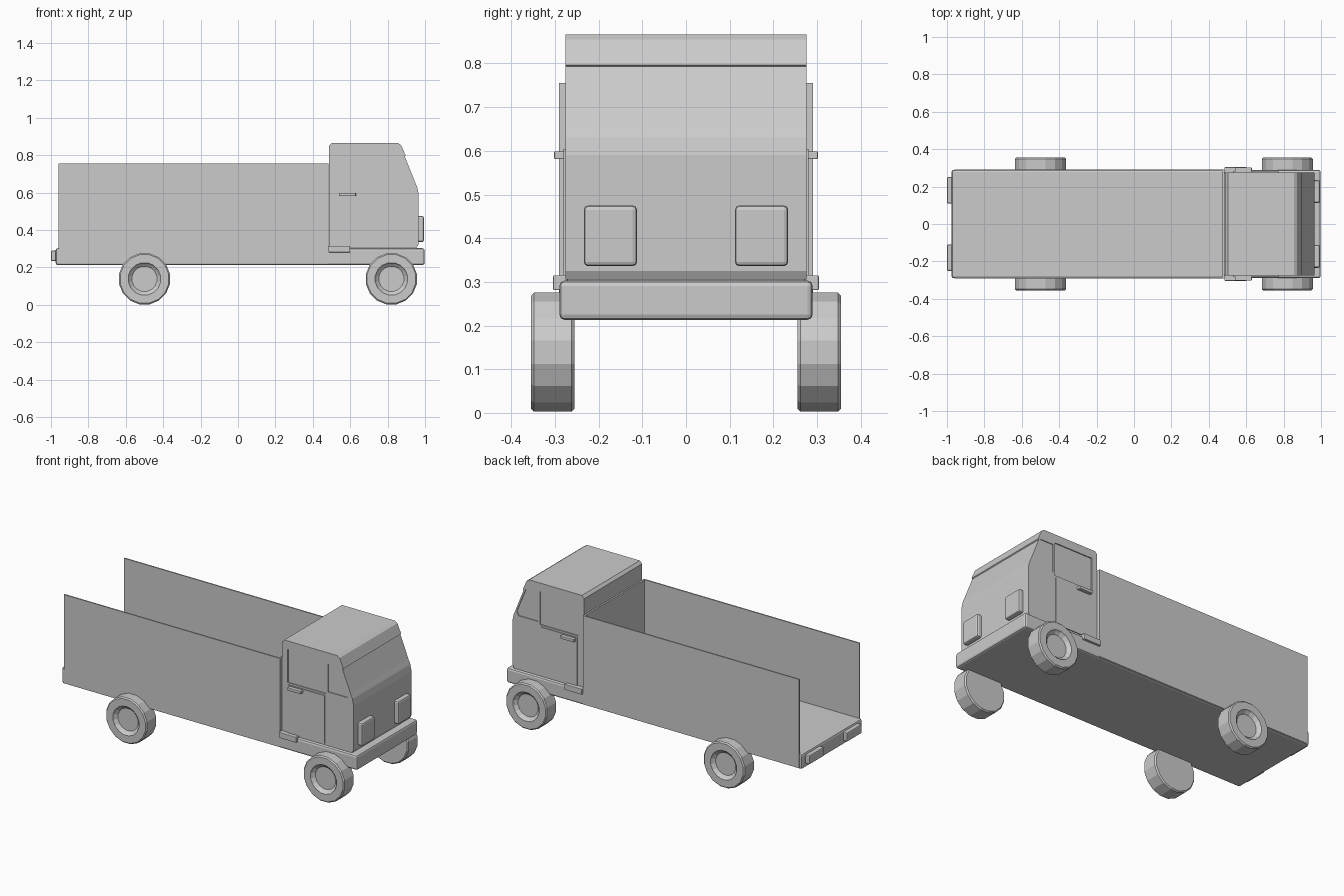
import bpy
import bmesh
import math

cube = bpy.data.objects.get("Cube")
if cube:
    bpy.data.objects.remove(cube, do_unlink=True)

grey = bpy.data.materials.new("plain grey")
grey.use_nodes = True
COLOUR = (0.6, 0.6, 0.6, 1)
grey.diffuse_color = COLOUR
grey.node_tree.nodes["Principled BSDF"].inputs["Base Color"].default_value = COLOUR


def finish(name, bm, bevel=0, segments=2):
    bmesh.ops.recalc_face_normals(bm, faces=bm.faces)
    mesh = bpy.data.meshes.new(name)
    bm.to_mesh(mesh)
    bm.free()
    mesh.materials.append(grey)
    obj = bpy.data.objects.new(name, mesh)
    bpy.context.collection.objects.link(obj)
    if bevel:
        mod = obj.modifiers.new("Bevel", "BEVEL")
        mod.width = bevel
        mod.segments = segments
        mod.limit_method = "ANGLE"
        mod.angle_limit = math.radians(40)
    return obj


def prism(name, outline, y0, y1, bevel=0, segments=2):
    """Extrude an (x, z) outline between two y positions."""
    bm = bmesh.new()
    face = bm.faces.new([bm.verts.new((x, y0, z)) for x, z in outline])
    out = bmesh.ops.extrude_face_region(bm, geom=[face])
    verts = [v for v in out["geom"] if isinstance(v, bmesh.types.BMVert)]
    bmesh.ops.translate(bm, verts=verts, vec=(0, y1 - y0, 0))
    return finish(name, bm, bevel, segments)


def box(name, x, y, z, bevel=0):
    outline = [(x[0], z[0]), (x[1], z[0]), (x[1], z[1]), (x[0], z[1])]
    return prism(name, outline, y[0], y[1], bevel)


def wheel(name, cx, side):
    """Sixteen-sided wheel turned from a (radius, y) profile."""
    profile = [(0.132, 0.255), (0.139, 0.262), (0.139, 0.348), (0.132, 0.355),
               (0.088, 0.355), (0.082, 0.347), (0.068, 0.335)]
    bm = bmesh.new()
    rings = []
    for r, y in profile:
        rings.append([bm.verts.new((cx + r * math.cos(a), side * y, 0.139 + r * math.sin(a)))
                      for a in [math.tau * (i + 0.5) / 16 for i in range(16)]])
    for a, b in zip(rings, rings[1:]):
        for i in range(16):
            j = (i + 1) % 16
            bm.faces.new((a[i], a[j], b[j], b[i]))
    bm.faces.new(rings[0])
    bm.faces.new(rings[-1])
    return finish(name, bm)


def cut(target, cutter):
    cutter.hide_render = True
    cutter.hide_viewport = True
    mod = target.modifiers.new("Cut", "BOOLEAN")
    mod.object = cutter
    mod.operation = "DIFFERENCE"
    mod.solver = "EXACT"


# Chassis and load bed
box("chassis", (-0.975, 0.998), (-0.29, 0.29), (0.213, 0.303), 0.012)
box("bed_headboard", (0.474, 0.484), (-0.285, 0.285), (0.30, 0.755))

# Cab body
cab_outline = [(0.487, 0.305), (0.487, 0.85), (0.502, 0.866), (0.855, 0.866), (0.872, 0.855),
               (0.897, 0.797), (0.892, 0.793), (0.945, 0.66), (0.958, 0.63), (0.966, 0.59),
               (0.966, 0.325), (0.955, 0.305)]
cab = prism("cab", cab_outline, -0.276, 0.276)

quarter_outline = [(0.795, 0.80), (0.878, 0.80), (0.938, 0.655), (0.925, 0.63), (0.795, 0.63)]

for side, word in ((1, "left"), (-1, "right")):
    def span(a, b):
        return tuple(sorted((side * a, side * b)))

    # Bed wall
    box(word + "_bed_wall", (-0.96, 0.484), span(0.283, 0.291), (0.22, 0.755))

    # Recessed windows
    cut(cab, box(word + "_door_window_cutter", (0.525, 0.782), span(0.27, 0.32), (0.615, 0.815)))
    cut(cab, prism(word + "_quarter_window_cutter", quarter_outline, *span(0.271, 0.32)))

    # Door, handle and step
    box(word + "_door", (0.53, 0.776), span(0.27, 0.281), (0.315, 0.604))
    box(word + "_door_handle", (0.54, 0.63), span(0.27, 0.302), (0.581, 0.599), 0.003)
    box(word + "_step", (0.484, 0.60), span(0.27, 0.304), (0.281, 0.315), 0.003)

    # Lamps
    box(word + "_headlight", (0.95, 0.994), span(0.112, 0.234), (0.336, 0.475), 0.01)
    box(word + "_tail_light", (-1.0, -0.965), span(0.11, 0.25), (0.235, 0.29), 0.006)

    # Wheels
    wheel(word + "_front_wheel", 0.82, side)
    wheel(word + "_rear_wheel", -0.5, side)
